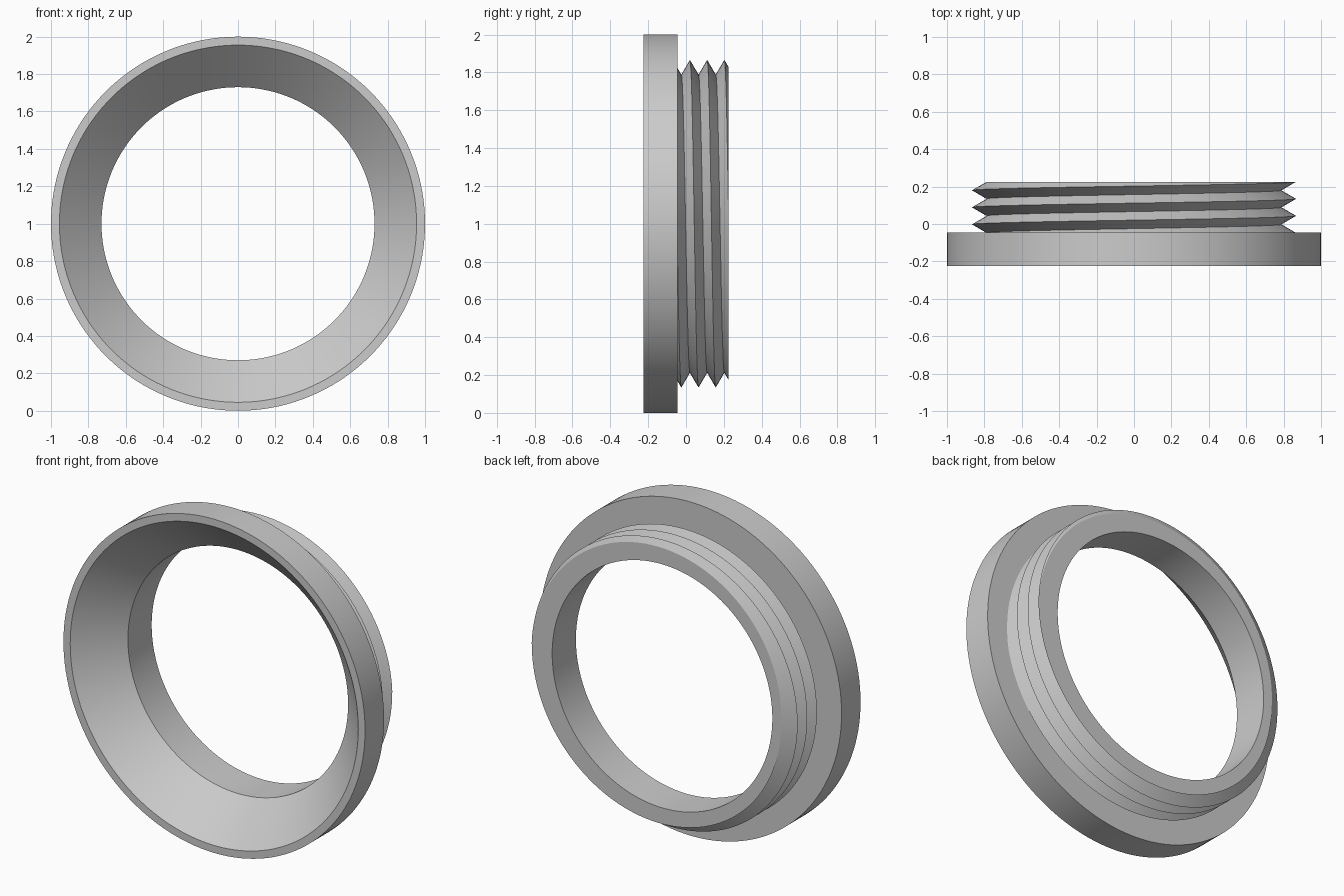
import bpy
import bmesh
import math

if "Cube" in bpy.data.objects:
    bpy.data.objects.remove(bpy.data.objects["Cube"], do_unlink=True)

SEG = 144                          # steps around the ring
FRONT, SHOULDER, BACK = -0.225, -0.045, 0.225
ROOT, CREST, PITCH, PHASE = 0.788, 0.866, 0.091, -0.002
CENTRE_Z = 1.0


def point(bm, radius, angle, y):
    return bm.verts.new((-radius * math.cos(angle), y,
                         CENTRE_Z + radius * math.sin(angle)))


def lathe(bm, profile):
    """Revolve an open (radius, y) profile around the ring axis."""
    rings = [[point(bm, r, math.tau * i / SEG, y) for i in range(SEG)]
             for r, y in profile]
    for a, b in zip(rings, rings[1:]):
        for i in range(SEG):
            j = (i + 1) % SEG
            bm.faces.new((a[i], a[j], b[j], b[i]))


def helix(bm, radius, first, last, offset):
    return [point(bm, radius, math.tau * i / SEG,
                  PHASE + offset + PITCH * i / SEG)
            for i in range(first * SEG, last * SEG + 1)]


bm = bmesh.new()

# Screw thread: V-shaped strips between the crest and root spirals
crest = helix(bm, CREST, -3, 6, 0)
root = helix(bm, ROOT, -3, 6, PITCH / 2)
for i in range(len(crest) - SEG - 1):
    n = i + SEG
    bm.faces.new((crest[i], crest[i + 1], root[i + 1], root[i]))
    bm.faces.new((root[i], root[i + 1], crest[n + 1], crest[n]))

# Trim the thread at the shoulder and at the back
for y, side in ((SHOULDER, -1), (BACK, 1)):
    bmesh.ops.bisect_plane(bm, geom=bm.verts[:] + bm.edges[:] + bm.faces[:],
                           dist=1e-6, plane_co=(0, y, 0),
                           plane_no=(0, side, 0), clear_outer=True)
loose = [v for v in bm.verts if not v.link_faces]
bmesh.ops.delete(bm, geom=loose, context='VERTS')

# Bore, tapered mouth, front rim and flange wall
lathe(bm, [(0.73, BACK), (0.73, 0.0), (0.955, FRONT),
           (1.0, FRONT), (1.0, SHOULDER)])

# Flat annular faces closing the shoulder and the back
for y in (SHOULDER, BACK):
    rim = [e for e in bm.edges if len(e.link_faces) == 1
           and all(abs(v.co.y - y) < 1e-4 for v in e.verts)]
    bmesh.ops.triangle_fill(bm, edges=rim, use_beauty=True, normal=(0, 1, 0))
bmesh.ops.recalc_face_normals(bm, faces=bm.faces[:])

mesh = bpy.data.meshes.new("threaded_ring")
bm.to_mesh(mesh)
bm.free()
ring = bpy.data.objects.new("threaded_ring", mesh)
bpy.context.collection.objects.link(ring)

# Plain grey finish
grey = bpy.data.materials.new("light grey")
grey.use_nodes = True
grey.diffuse_color = (0.6, 0.6, 0.6, 1)
grey.node_tree.nodes["Principled BSDF"].inputs["Base Color"].default_value = (0.6, 0.6, 0.6, 1)
mesh.materials.append(grey)

bpy.ops.object.select_all(action='DESELECT')
ring.select_set(True)
bpy.context.view_layer.objects.active = ring
bpy.ops.object.shade_smooth_by_angle(angle=math.radians(30))
